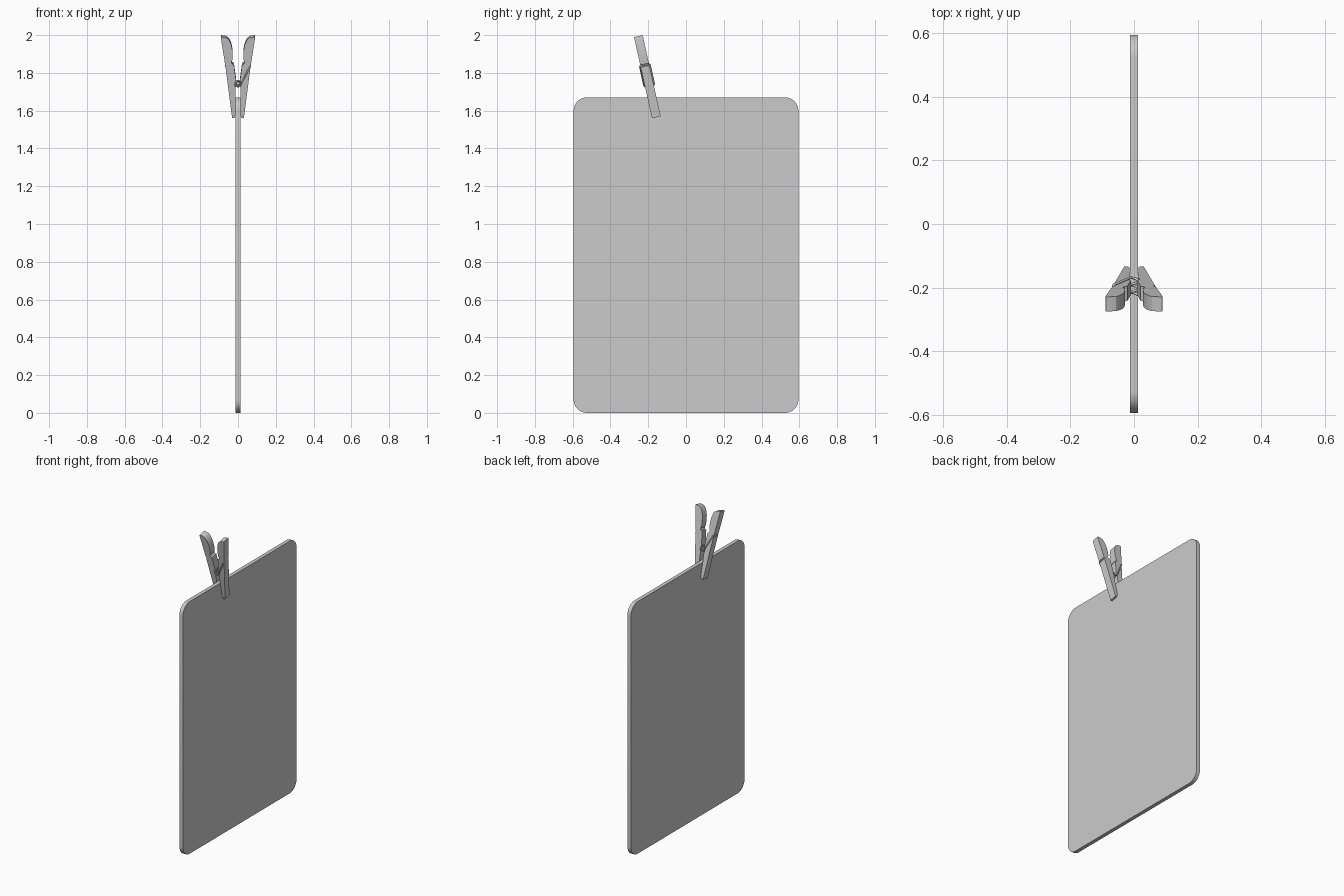
import bpy, bmesh
from math import sin, cos, pi, radians
from mathutils import Matrix

if "Cube" in bpy.data.objects:
    bpy.data.objects.remove(bpy.data.objects["Cube"])

# Clothespin frame: local z runs along the pin, which leans towards -y
PIN = Matrix.Translation((0, -0.157, 1.565)) @ Matrix.Rotation(radians(12.5), 4, 'X')


def prism(name, points, extrude, matrix=None):
    """Closed 3D outline extruded along a vector."""
    bm = bmesh.new()
    face = bm.faces.new([bm.verts.new(p) for p in points])
    out = bmesh.ops.extrude_face_region(bm, geom=[face])
    bmesh.ops.translate(bm, vec=extrude, verts=[v for v in out["geom"] if isinstance(v, bmesh.types.BMVert)])
    bmesh.ops.recalc_face_normals(bm, faces=bm.faces)
    me = bpy.data.meshes.new(name)
    bm.to_mesh(me)
    bm.free()
    ob = bpy.data.objects.new(name, me)
    bpy.context.collection.objects.link(ob)
    if matrix:
        ob.matrix_world = matrix
    bpy.ops.object.select_all(action='DESELECT')
    ob.select_set(True)
    bpy.context.view_layer.objects.active = ob
    bpy.ops.object.shade_smooth_by_angle(angle=radians(25))
    return ob


# Board: thin rounded rectangle standing upright
HW, H, R, T, SEG = 0.595, 1.67, 0.07, 0.025, 10
outline = []
for i, (cy, cz) in enumerate([(HW - R, H - R), (R - HW, H - R), (R - HW, R), (HW - R, R)]):
    for k in range(SEG + 1):
        a = (i + k / SEG) * pi / 2
        outline.append((-T / 2, cy + R * cos(a), cz + R * sin(a)))
prism("board", outline, (T, 0, 0))

# Clothespin legs: one profile (x, along), used on both sides
profile = [(0.031, 0), (0.018, 0), (0.0125, 0.022), (0.0125, 0.165),
           (0.0165, 0.174), (0.0175, 0.184), (0.0155, 0.194), (0.010, 0.203),
           (0.020, 0.278), (0.021, 0.290), (0.030, 0.293), (0.034, 0.300),
           (0.034, 0.307), (0.029, 0.314), (0.028, 0.345), (0.031, 0.378),
           (0.037, 0.402), (0.047, 0.424), (0.057, 0.434), (0.070, 0.438),
           (0.088, 0.440), (0.090, 0.432), (0.068, 0.289), (0.063, 0.286),
           (0.062, 0.280), (0.066, 0.276)]
W = 0.047
for name, side in (("right_leg", 1), ("left_leg", -1)):
    prism(name, [(side * x, -W / 2, z) for x, z in profile], (0, W, 0), PIN)

# Spring: coil between the legs with an arm hooked round each leg
CZ, CR, CW, STEPS = 0.184, 0.0125, 0.0275, 48
a0, a1 = radians(213), radians(327 + 720)
path = [(-0.066, -0.020, 0.283), (-0.066, 0.024, 0.283), (-0.063, CW, 0.280)]
for k in range(STEPS + 1):
    t = k / STEPS
    a = a0 + (a1 - a0) * t
    path.append((CR * cos(a), CW * (1 - 2 * t), CZ + CR * sin(a)))
path += [(0.063, -CW, 0.280), (0.066, -0.024, 0.283), (0.066, 0.020, 0.283)]

curve = bpy.data.curves.new("spring", 'CURVE')
curve.dimensions = '3D'
curve.bevel_depth = 0.0042
curve.bevel_resolution = 2
curve.use_fill_caps = True
spline = curve.splines.new('POLY')
spline.points.add(len(path) - 1)
for pt, co in zip(spline.points, path):
    pt.co = (*co, 1)
spring = bpy.data.objects.new("spring", curve)
bpy.context.collection.objects.link(spring)
spring.matrix_world = PIN
